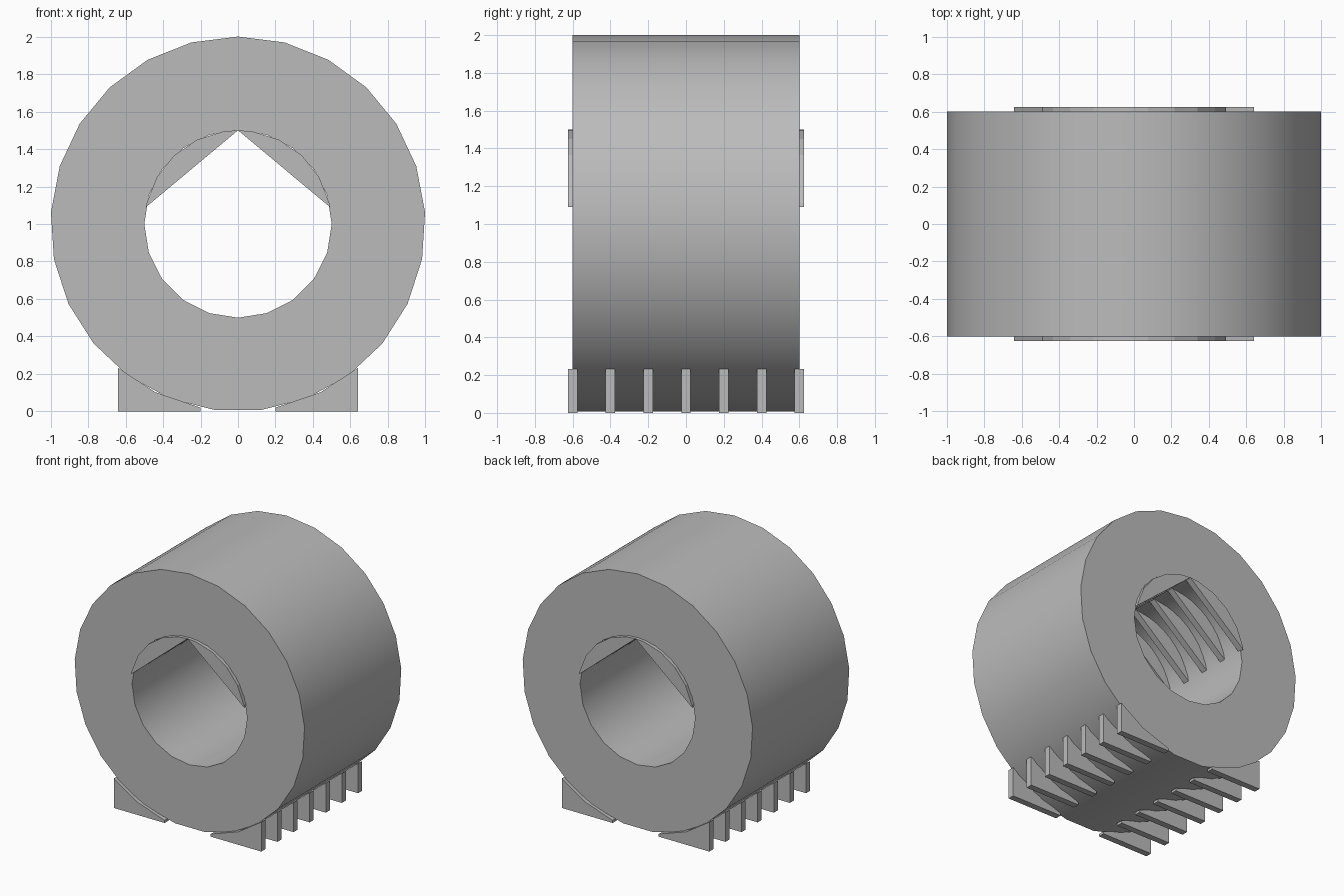
import bpy, bmesh, math

if "Cube" in bpy.data.objects:
    bpy.data.objects.remove(bpy.data.objects["Cube"])

grey = bpy.data.materials.new("plain grey")
grey.diffuse_color = (0.5, 0.5, 0.5, 1)
grey.use_nodes = True
grey.node_tree.nodes["Principled BSDF"].inputs["Base Color"].default_value = grey.diffuse_color


def finish(name, bm, smooth=False):
    bmesh.ops.recalc_face_normals(bm, faces=bm.faces)
    me = bpy.data.meshes.new(name)
    bm.to_mesh(me)
    bm.free()
    ob = bpy.data.objects.new(name, me)
    bpy.context.collection.objects.link(ob)
    me.materials.append(grey)
    if smooth:
        bpy.ops.object.select_all(action='DESELECT')
        bpy.context.view_layer.objects.active = ob
        ob.select_set(True)
        bpy.ops.object.shade_smooth_by_angle(angle=math.radians(30))
    return ob


def circle(r, n, start=0.0):
    # angle measured from the top, about the tube axis at z = 1
    return [(r * math.sin(start + i * math.tau / n),
             1 + r * math.cos(start + i * math.tau / n)) for i in range(n)]


def plate(name, profile, y, thick=0.05):
    bm = bmesh.new()
    rings = [[bm.verts.new((x, y + s * thick / 2, z)) for x, z in profile]
             for s in (-1, 1)]
    n = len(profile)
    for ring in rings:
        bm.faces.new(ring)
    for i in range(n):
        j = (i + 1) % n
        bm.faces.new((rings[0][i], rings[0][j], rings[1][j], rings[1][i]))
    bmesh.ops.triangulate(bm, faces=[f for f in bm.faces if len(f.verts) > 4])
    finish(name, bm)


# Tube: 25-sided outside, 20-sided bore
bm = bmesh.new()
loops = []
for pts in (circle(1, 25), circle(0.5, 20)):
    pair = [[bm.verts.new((x, y, z)) for x, z in pts] for y in (-0.6, 0.6)]
    n = len(pts)
    for i in range(n):
        j = (i + 1) % n
        bm.faces.new((pair[0][i], pair[0][j], pair[1][j], pair[1][i]))
    loops.append(pair)
for end in (0, 1):
    edges = []
    for pair in loops:
        ring = pair[end]
        edges += [bm.edges.get((ring[i], ring[i - 1])) for i in range(len(ring))]
    bmesh.ops.triangle_fill(bm, edges=edges, use_beauty=True)
finish("tube", bm, True)

# Seven evenly spaced ribs: feet below, peaked webs in the roof of the bore
foot = [(0.2, 0), (0.64, 0), (0.64, 0.232), (0.44, 0.102), (0.2, 0.02)]
step = math.tau / 21
web = [(0, 1.5)] + [(0.5 * math.sin((i + 0.5) * step),
                     1 + 0.5 * math.cos((i + 0.5) * step))
                    for i in range(5)] + [(0.491, 1.09)]
for k in range(7):
    y = -0.6 + 0.2 * k
    for side, label in ((1, "right"), (-1, "left")):
        plate(f"foot_{label}_{k + 1}", [(side * x, z) for x, z in foot], y)
        plate(f"bore_web_{label}_{k + 1}", [(side * x, z) for x, z in web], y)
